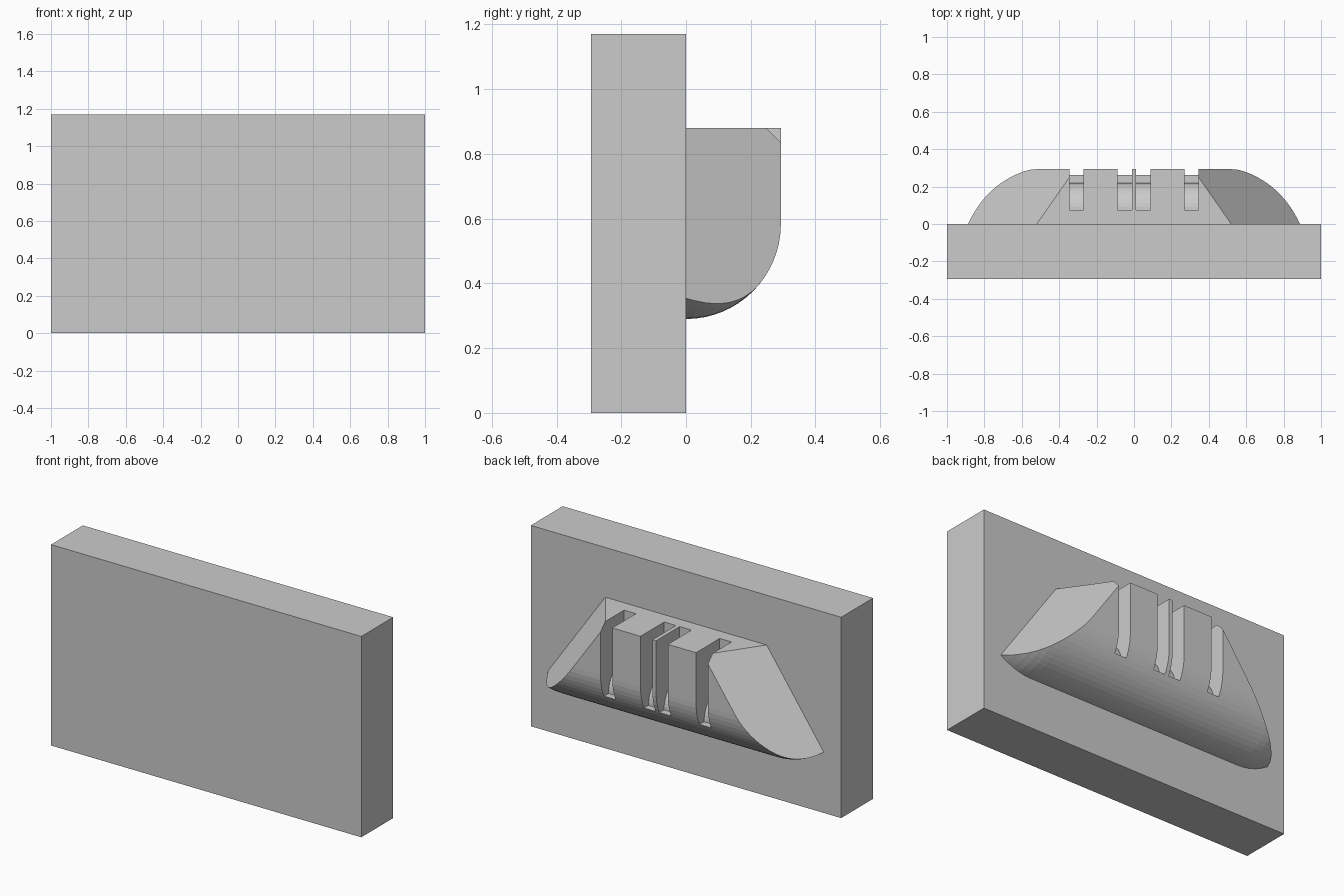
import bpy, bmesh
from math import sin, cos, pi

if "Cube" in bpy.data.objects:
    bpy.data.objects.remove(bpy.data.objects["Cube"])

R = 0.293      # half depth, also the radius of the rounded underside
BOT, TOP = 0.29, 0.88


def finish(bm, name):
    bmesh.ops.recalc_face_normals(bm, faces=bm.faces[:])
    me = bpy.data.meshes.new(name)
    bm.to_mesh(me)
    bm.free()
    ob = bpy.data.objects.new(name, me)
    bpy.context.collection.objects.link(ob)
    return ob


def loft(bm, sections):
    """Skin closed cross-sections along x."""
    rings = [[bm.verts.new(p) for p in s] for s in sections]
    n = len(rings[0])
    for a, b in zip(rings, rings[1:]):
        for i in range(n):
            j = (i + 1) % n
            bm.faces.new((a[i], a[j], b[j], b[i]))
    return rings


def box(name, x0, x1, y0, y1, z0, z1):
    bm = bmesh.new()
    prof = [(y0, z0), (y1, z0), (y1, z1), (y0, z1)]
    rings = loft(bm, [[(x, y, z) for y, z in prof] for x in (x0, x1)])
    for r in (rings[0], rings[-1]):
        bm.faces.new(r)
    return finish(bm, name)


def boolean(target, other, op):
    m = target.modifiers.new(op, 'BOOLEAN')
    m.operation, m.object, m.solver = op, other, 'EXACT'
    bpy.context.view_layer.objects.active = target
    bpy.ops.object.modifier_apply(modifier=m.name)
    bpy.data.objects.remove(other)


# Housing: rounded underside, with the bottom curling up at both ends
def section(x, steps=16):
    lift = 0.065 * (max(0, abs(x) - 0.69) / 0.2) ** 2
    pts = [(x, -0.05, TOP), (x, -0.05, BOT + lift)]
    for i in range(steps + 1):
        a = i / steps * pi / 2
        pts.append((x, R * sin(a), BOT + R * (1 - cos(a)) + lift * cos(a)))
    return pts + [(x, R, TOP)]


half = [0.69 + 0.04 * i for i in range(9)]
bm = bmesh.new()
loft(bm, [section(x) for x in [-x for x in reversed(half)] + half])

# Slanted end faces
for s in (-1, 1):
    geom = bm.verts[:] + bm.edges[:] + bm.faces[:]
    bmesh.ops.bisect_plane(bm, geom=geom, plane_co=(s * 0.52, 0, TOP),
                           plane_no=(s, 0.7, 0.7), clear_outer=True)
bmesh.ops.holes_fill(bm, edges=[e for e in bm.edges if e.is_boundary], sides=0)
housing = finish(bm, "housing")

# Four slots, each with a rounded step at its foot
foot = [(0.075 + 0.145 * sin(i / 12 * pi / 2), 0.45 + 0.145 * cos(i / 12 * pi / 2))
        for i in range(13)]
slot = [(0.075, 1.0)] + foot + [(0.34, 0.45), (0.34, 1.0)]
for x0, x1 in ((-0.346, -0.27), (-0.088, -0.012), (0.012, 0.088), (0.27, 0.346)):
    bm = bmesh.new()
    rings = loft(bm, [[(x, y, z) for y, z in slot] for x in (x0, x1)])
    for r in rings:
        bm.faces.new(r)
    boolean(housing, finish(bm, "slot_cutter"), 'DIFFERENCE')

# Wall plate, merged with the housing
plate = box("wall_plate", -1, 1, -R, 0, 0, 1.17)
boolean(plate, housing, 'UNION')
